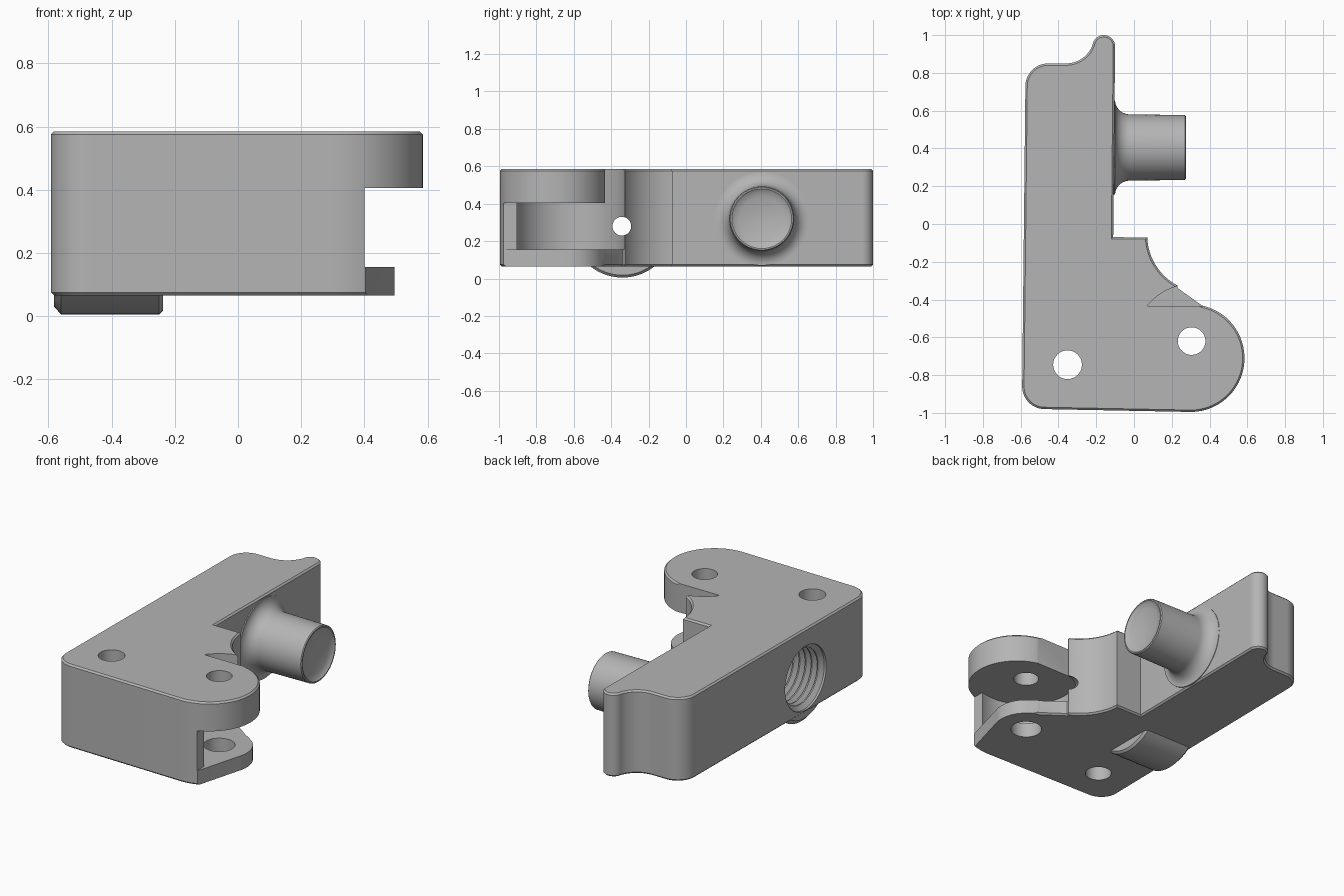
import bpy
import bmesh
from math import sin, cos, pi, radians

cube = bpy.data.objects.get("Cube")
if cube:
    bpy.data.objects.remove(cube, do_unlink=True)

grey = bpy.data.materials.new("plain_grey")
grey.use_nodes = True
GREY = (0.46, 0.46, 0.46, 1)
grey.diffuse_color = GREY
grey.node_tree.nodes["Principled BSDF"].inputs["Base Color"].default_value = GREY

BOTTOM, TOP = 0.065, 0.585
SLOT_LOW, SLOT_HIGH = 0.155, 0.405
PIN = (0.305, -0.62)


def arc(cx, cy, r, start, end, n=16):
    angles = [radians(start + (end - start) * i / n) for i in range(n + 1)]
    return [(cx + r * cos(a), cy + r * sin(a)) for a in angles]


def finish(bm, name):
    bmesh.ops.recalc_face_normals(bm, faces=bm.faces)
    mesh = bpy.data.meshes.new(name)
    bm.to_mesh(mesh)
    bm.free()
    mesh.materials.append(grey)
    obj = bpy.data.objects.new(name, mesh)
    bpy.context.collection.objects.link(obj)
    return obj


def prism(name, outline, z0, z1, chamfer=0):
    bm = bmesh.new()
    low = bm.faces.new([bm.verts.new((x, y, z0)) for x, y in outline])
    ext = bmesh.ops.extrude_face_region(bm, geom=[low], use_keep_orig=True)
    for v in ext["geom"]:
        if isinstance(v, bmesh.types.BMVert):
            v.co.z = z1
    if chamfer:
        bmesh.ops.recalc_face_normals(bm, faces=bm.faces)
        rims = [e for e in bm.edges if e.verts[0].co.z == e.verts[1].co.z]
        bmesh.ops.bevel(bm, geom=rims, offset=chamfer, segments=1,
                        affect='EDGES', clamp_overlap=False)
    return finish(bm, name)


def lathe_x(name, profile, y, z, n=64):
    """Revolve (x, radius) points about a line along x; ends are capped."""
    bm = bmesh.new()
    rings = [[bm.verts.new((x, y + r * cos(2 * pi * i / n), z + r * sin(2 * pi * i / n)))
              for i in range(n)] for x, r in profile]
    for a, b in zip(rings, rings[1:]):
        for i in range(n):
            j = (i + 1) % n
            bm.faces.new((a[i], a[j], b[j], b[i]))
    bm.faces.new(rings[0])
    bm.faces.new(rings[-1])
    return finish(bm, name)


def combine(target, tool, operation):
    mod = target.modifiers.new(operation, 'BOOLEAN')
    mod.operation, mod.solver, mod.object = operation, 'EXACT', tool
    bpy.context.view_layer.objects.active = target
    bpy.ops.object.modifier_apply(modifier=mod.name)
    bpy.data.objects.remove(tool, do_unlink=True)


# Bracket plate with rounded lug, stepped inside corner and hooked back end
outline = (arc(-0.472, -0.86, 0.12, 180, 270)
           + arc(0.30, -0.71, 0.285, -90, 78, 40)
           + [(0.23, -0.338)]
           + arc(0.37, -0.06, 0.30, 242, 182)
           + [(-0.11, -0.07)]
           + arc(-0.16, 0.94, 0.06, 0, 160)
           + arc(-0.36, 1.0, 0.15, -20, -90)
           + arc(-0.455, 0.73, 0.12, 90, 180))
body = prism("bracket_body", outline, BOTTOM, TOP, 0.01)

# Round boss that swells below the underside around the threaded hole
boss = lathe_x("boss", [(-0.582, 0.25), (-0.56, 0.275), (-0.25, 0.275), (-0.237, 0.262)],
               -0.34, 0.28)
combine(body, boss, 'UNION')

# Clevis slot: round clearance, then the straight opening beside it
combine(body, prism("slot", arc(*PIN, 0.30, 0, 354, 59), SLOT_LOW, SLOT_HIGH), 'DIFFERENCE')
combine(body, prism("slot_mouth", [(0.4, -1.2), (0.8, -1.2), (0.8, -0.2), (0.4, -0.2)],
                    SLOT_LOW, SLOT_HIGH), 'DIFFERENCE')

# Curved notch behind the upper lug
notch = arc(*PIN, 0.30, 141.7, 95) + [(0.7, -0.3), (0.7, -0.434)]
combine(body, prism("notch", notch, SLOT_LOW, 0.8), 'DIFFERENCE')

# Trim the lower lug to its narrower shape
trim = ([(0.23, -0.338)] + arc(*PIN, 0.19, 57, -18)
        + [(0.4, -0.99), (0.4, -1.2), (0.9, -1.2), (0.9, -0.2), (0.23, -0.2 - 0.137)])
combine(body, prism("trim", trim, -0.1, 0.3), 'DIFFERENCE')

# Vertical holes: mounting hole, pin hole and wider lower pin hole
for x, y, r, z0, z1 in ((-0.352, -0.745, 0.076, -0.2, 0.8),
                        (*PIN, 0.073, 0.3, 0.8),
                        (*PIN, 0.09, -0.2, 0.3)):
    combine(body, prism("hole", arc(x, y, r, 0, 352.5, 47), z0, z1), 'DIFFERENCE')

# Threaded side hole that narrows to a small bore
thread = [(-0.7, 0.2), (-0.575, 0.2)]
for i in range(8):
    x = -0.57 + i * 0.042
    thread += [(x + 0.017, 0.172), (x + 0.025, 0.172), (x + 0.04, 0.198)]
thread += [(-0.225, 0.165), (-0.17, 0.05), (0.6, 0.05)]
combine(body, lathe_x("thread", thread, -0.343, 0.28), 'DIFFERENCE')

# Round peg with filleted root and dished end
root = [(-0.02 - 0.08 * sin(a), 0.25 - 0.075 * cos(a))
        for a in [radians(90 - 9 * i) for i in range(11)]]
dish = [(0.245 + 0.02 * (k / 5) ** 2, 0.148 * k / 5) for k in (5, 4, 3, 2, 1, 0.2)]
peg = lathe_x("side_peg", [(-0.14, 0.25)] + root
              + [(0.27, 0.172), (0.275, 0.167), (0.275, 0.160)] + dish, 0.405, 0.32)

for obj in (body, peg):
    bpy.ops.object.select_all(action='DESELECT')
    obj.select_set(True)
    bpy.context.view_layer.objects.active = obj
    bpy.ops.object.shade_smooth_by_angle(angle=radians(30))
